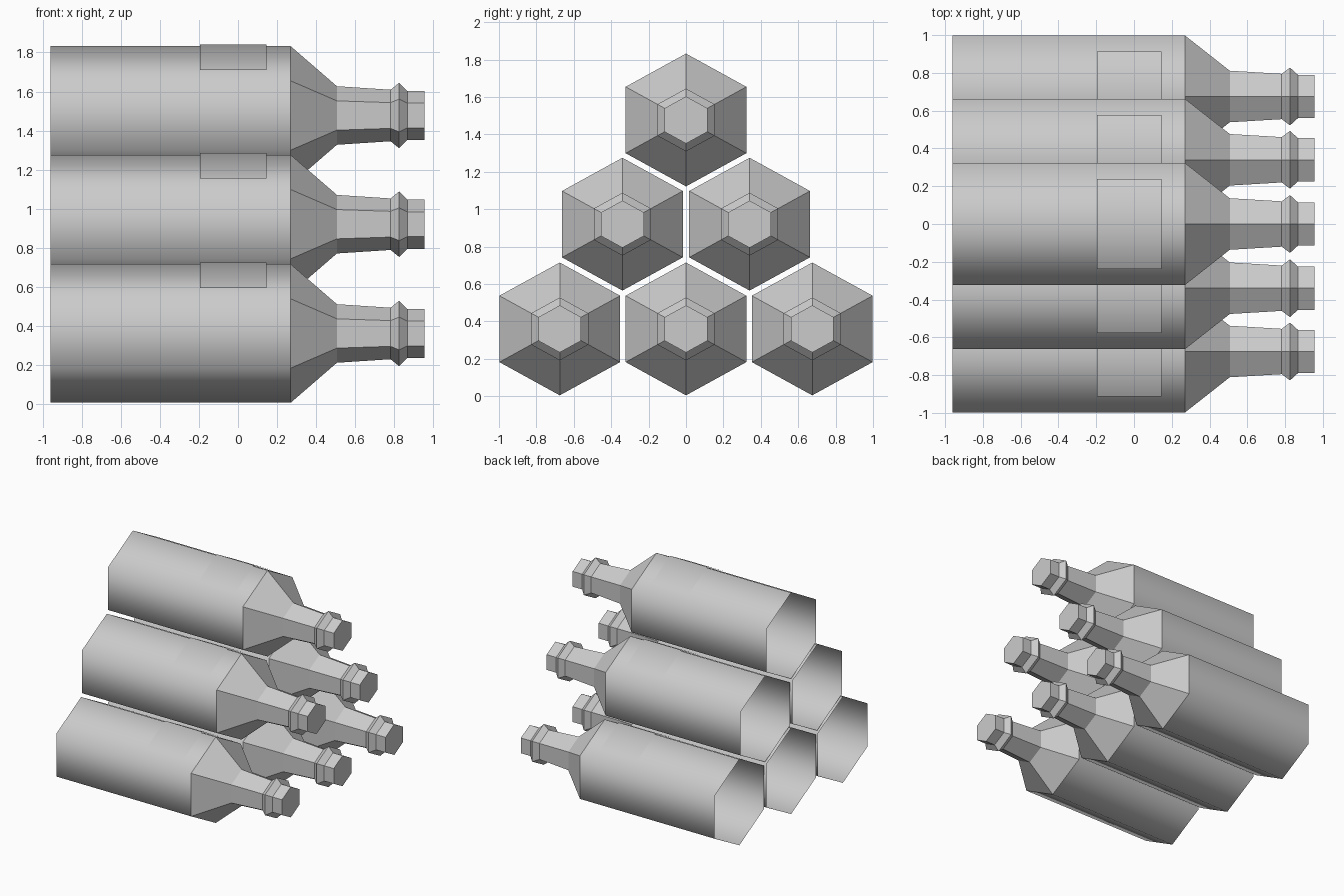
import bpy
import math

cube = bpy.data.objects.get("Cube")
if cube:
    bpy.data.objects.remove(cube, do_unlink=True)

grey = bpy.data.materials.new("plain_grey")
grey.use_nodes = True
colour = (0.6, 0.6, 0.6, 1)
grey.diffuse_color = colour
grey.node_tree.nodes["Principled BSDF"].inputs["Base Color"].default_value = colour

SIDES = 6
WIDEN = 1.05  # the hexagons are slightly wider than regular
BODY_RADIUS = 0.355


def make_mesh(name, verts, faces, smooth_count):
    """Mesh whose first smooth_count faces are smooth and the rest flat."""
    mesh = bpy.data.meshes.new(name)
    mesh.from_pydata(verts, [], faces)
    mesh.materials.append(grey)
    for i, poly in enumerate(mesh.polygons):
        poly.use_smooth = i < smooth_count
    mesh.update()
    return mesh


def ring_point(x, radius, i):
    angle = math.tau * i / SIDES
    return (x, -math.sin(angle) * radius * WIDEN, math.cos(angle) * radius)


# Bottle profile along x: open base, body, shoulder, neck, lip and mouth
profile = [(-0.96, BODY_RADIUS), (0.27, BODY_RADIUS), (0.507, 0.15),
           (0.782, 0.132), (0.826, 0.168), (0.868, 0.126), (0.955, 0.126)]
verts = [ring_point(x, r, i) for x, r in profile for i in range(SIDES)]
faces = []
for ring in range(len(profile) - 1):
    a, b = ring * SIDES, (ring + 1) * SIDES
    for i in range(SIDES):
        j = (i + 1) % SIDES
        faces.append((a + i, a + j, b + j, b + i))
last = (len(profile) - 1) * SIDES
faces.append(tuple(range(last, last + SIDES)))
bottle_mesh = make_mesh("bottle", verts, faces, SIDES)

# Thin label folded over the top ridge of the body
slope = 0.5 / (math.sin(math.tau / SIDES) * WIDEN)
lift = BODY_RADIUS + 0.009
label_verts = [(x, y, lift - abs(y) * slope)
               for y in (-0.237, 0, 0.237) for x in (-0.195, 0.145)]
label_mesh = make_mesh("label", label_verts, [(0, 1, 3, 2), (2, 3, 5, 4)], 2)

# Pyramid stack: three bottles, then two, then one
rows = [("bottom", 0.36, (-0.675, 0, 0.675)),
        ("middle", 0.92, (-0.34, 0.34)),
        ("top", 1.477, (0,))]
for row, z, columns in rows:
    for n, y in enumerate(columns, 1):
        for part, mesh in (("bottle", bottle_mesh), ("label", label_mesh)):
            obj = bpy.data.objects.new(f"{row}_{part}_{n}", mesh)
            obj.location = (0, y, z)
            bpy.context.collection.objects.link(obj)
